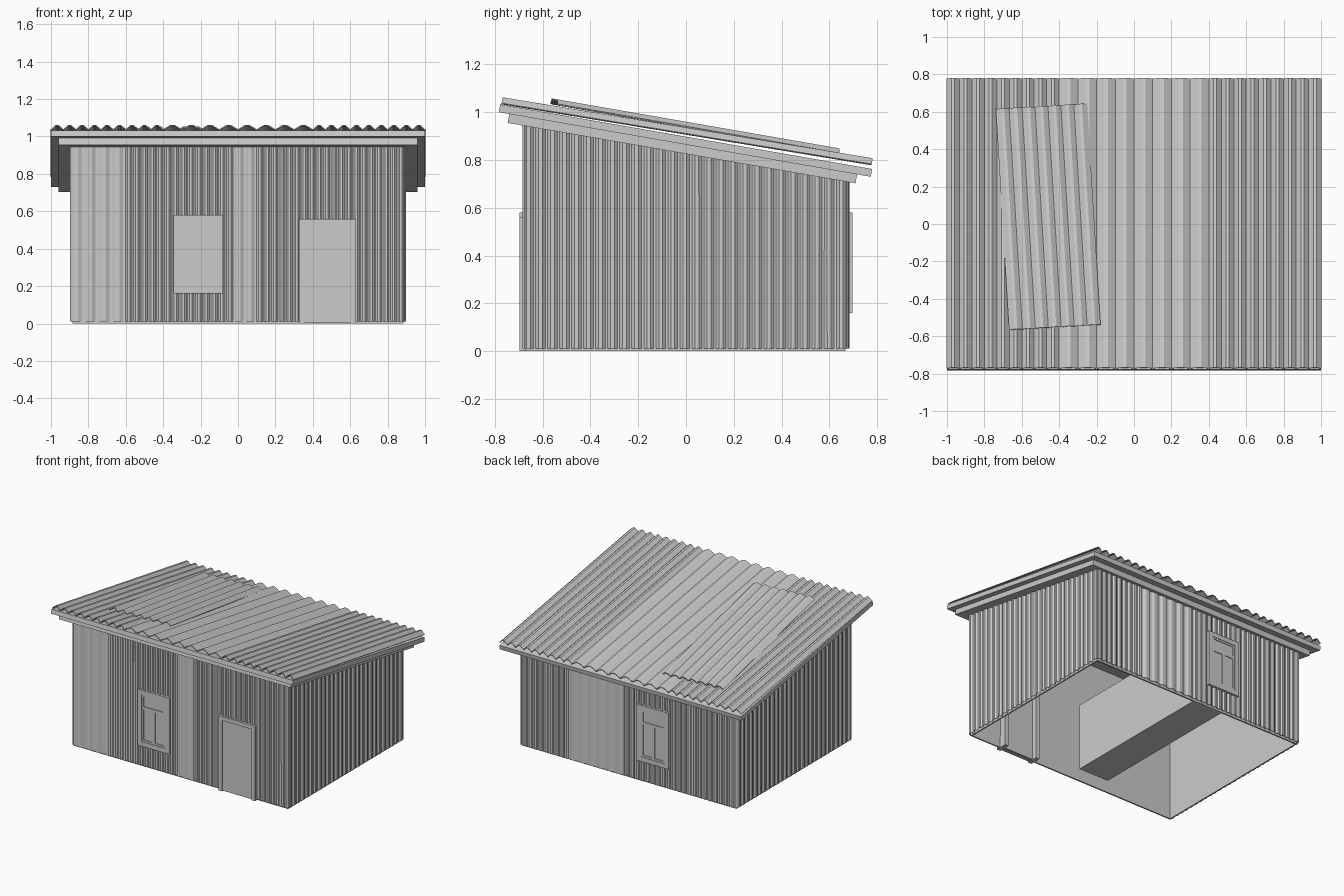
import bpy, bmesh, math
from mathutils import Matrix, Vector

if "Cube" in bpy.data.objects:
    bpy.data.objects.remove(bpy.data.objects["Cube"])

TILT = math.radians(-9.85)
ROOF = Matrix.Translation((0, -0.005, 0.865)) @ Matrix.Rotation(TILT, 4, 'X')


def under_roof(y):
    """Height of the roof underside, with a little overlap."""
    return 0.835 - 0.1735 * (y + 0.013)


def add_object(name, bm):
    bmesh.ops.recalc_face_normals(bm, faces=bm.faces[:])
    mesh = bpy.data.meshes.new(name)
    bm.to_mesh(mesh)
    bm.free()
    obj = bpy.data.objects.new(name, mesh)
    bpy.context.collection.objects.link(obj)
    return obj


def boxes(name, parts, matrix=Matrix()):
    """One object from (x0, x1, y0, y1, z0, z1) blocks."""
    bm = bmesh.new()
    for x0, x1, y0, y1, z0, z1 in parts:
        m = Matrix.Translation(((x0 + x1) / 2, (y0 + y1) / 2, (z0 + z1) / 2))
        s = Matrix.Diagonal((x1 - x0, y1 - y0, z1 - z0, 1))
        bmesh.ops.create_cube(bm, size=1, matrix=matrix @ m @ s)
    return add_object(name, bm)


def corrugated(name, zones, shape, amp, place, thick):
    """Ribbed sheet: zones are (start, end, rib count); place maps (u, depth, end)."""
    pts = []
    for start, end, count in zones:
        step = (end - start) / count
        pts += [(start + (i + f) * step, h * amp) for i in range(count) for f, h in shape]
    pts.append((zones[-1][1], 0))
    bm = bmesh.new()
    rows = [[bm.verts.new(place(u, d, e)) for u, d in pts] for e in (0, 1)]
    for i in range(len(pts) - 1):
        bm.faces.new((rows[0][i], rows[0][i + 1], rows[1][i + 1], rows[1][i]))
    obj = add_object(name, bm)
    mod = obj.modifiers.new("thickness", 'SOLIDIFY')
    mod.thickness = thick
    mod.offset = 0
    return obj


ROOF_RIB = [(0, 0), (0.4, 1), (0.6, 1)]
WALL_RIB = [(0, 0), (0.25, 1), (0.55, 1), (0.8, 0)]

# Inner wall shell, open below
bm = bmesh.new()
ring = [(-0.885, -0.672), (0.885, -0.672), (0.885, 0.668), (-0.885, 0.668)]
low = [bm.verts.new((x, y, 0)) for x, y in ring]
top = [bm.verts.new((x, y, under_roof(y))) for x, y in ring]
for i in range(4):
    j = (i + 1) % 4
    bm.faces.new((low[i], low[j], top[j], top[i]))
shell = add_object("inner_walls", bm)
mod = shell.modifiers.new("thickness", 'SOLIDIFY')
mod.thickness = 0.015

# Inner block reaching the back wall
boxes("inner_partition", [(-0.22, 0.03, -0.54, 0.66, 0.0, 0.5)])

# Corrugated cladding
LONG_FRONT = [(-0.895, -0.6, 4), (-0.6, -0.02, 14), (-0.02, 0.1, 2), (0.1, 0.895, 20)]
LONG_BACK = [(-0.895, 0.05, 22), (0.05, 0.5, 6), (0.5, 0.895, 9)]
SIDE = [(-0.68, 0.68, 27)]


def long_wall(side):
    def place(u, d, e):
        y = side * (0.674 + d)
        return Vector((u, y, under_roof(y) if e else 0.01))
    return place


def side_wall(side):
    def place(u, d, e):
        return Vector((side * (0.887 + d), u, under_roof(u) if e else 0.01))
    return place


corrugated("front_cladding", LONG_FRONT, WALL_RIB, 0.01, long_wall(-1), 0.003)
corrugated("back_cladding", LONG_BACK, WALL_RIB, 0.01, long_wall(1), 0.003)
for label, s in (("left", -1), ("right", 1)):
    corrugated(label + "_cladding", SIDE, WALL_RIB, 0.011, side_wall(s), 0.003)

# Roof boards, two stepped layers
boxes("roof_board", [(-1, 1, -0.79, 0.79, 0, 0.033)], ROOF)
boxes("eave_board", [(-0.96, 0.96, -0.746, 0.732, -0.038, 0)], ROOF)

# Roof sheet
SHEET = ROOF @ Matrix.Translation((0, 0, 0.044)) @ Matrix.Rotation(math.radians(0.5), 4, 'X')
corrugated("roof_sheet", [(-1, -0.4, 9), (-0.4, 0.4, 8), (0.4, 1, 9)], ROOF_RIB, 0.024,
           lambda u, d, e: SHEET @ Vector((u, 0.785 * (2 * e - 1), d)), 0.006)

# Loose patch sheet lying askew on the roof
PATCH = (Matrix.Translation((-0.459, 0.037, 0.932)) @ Matrix.Rotation(TILT, 4, 'X')
         @ Matrix.Rotation(math.radians(3.4), 4, 'Z'))
corrugated("patch_sheet", [(-0.243, 0.243, 7)], ROOF_RIB, 0.018,
           lambda u, d, e: PATCH @ Vector((u, 0.6 * (2 * e - 1), d)), 0.007)


# Windows, same place front and back
def frame(x0, x1, z0, z1, w, y0, y1):
    return [(x0, x0 + w, y0, y1, z0, z1), (x1 - w, x1, y0, y1, z0, z1),
            (x0 + w, x1 - w, y0, y1, z1 - w, z1), (x0 + w, x1 - w, y0, y1, z0, z0 + w)]


for label, s in (("front", -1), ("back", 1)):
    m = Matrix.Diagonal((1, s, 1, 1))
    boxes(label + "_window_trim", frame(-0.345, -0.08, 0.16, 0.58, 0.034, 0.66, 0.697), m)
    sash = frame(-0.311, -0.114, 0.194, 0.546, 0.014, 0.66, 0.693)
    sash += [(-0.297, -0.128, 0.66, 0.693, 0.438, 0.458),
             (-0.225, -0.202, 0.66, 0.693, 0.208, 0.438)]
    boxes(label + "_window_sash", sash, m)
    boxes(label + "_window_pane", [(-0.3, -0.125, 0.66, 0.688, 0.2, 0.54)], m)

# Door with through-wall frame
boxes("door_frame", [(0.325, 0.355, -0.697, -0.61, 0, 0.56), (0.6, 0.63, -0.697, -0.61, 0, 0.56),
                     (0.355, 0.6, -0.697, -0.61, 0.53, 0.56)])
boxes("door_leaf", [(0.355, 0.6, -0.689, -0.65, 0.003, 0.53)])
